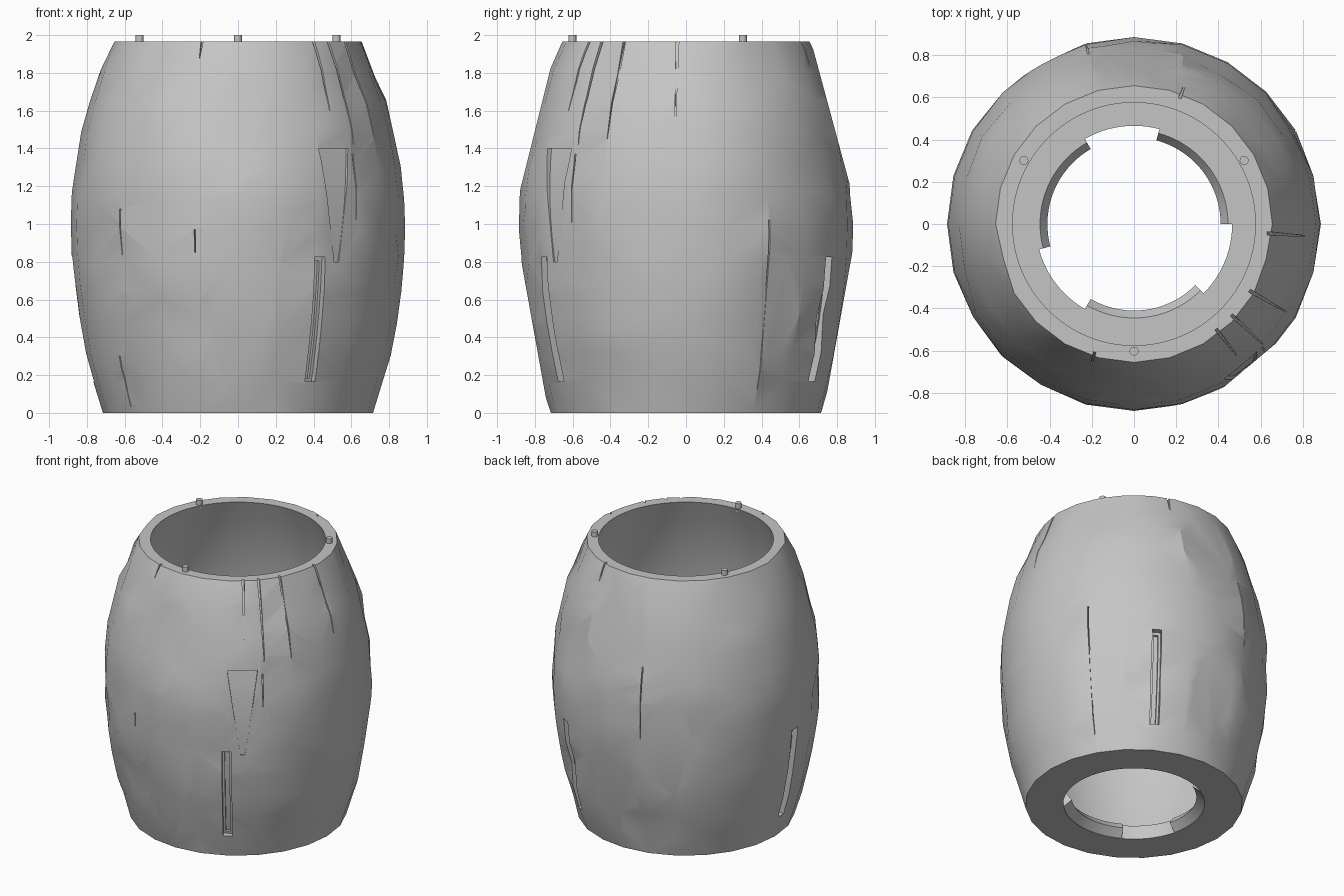
import bpy, bmesh, math, random
from mathutils import Vector

random.seed(11)
if "Cube" in bpy.data.objects:
    bpy.data.objects.remove(bpy.data.objects["Cube"])

TOP = 1.965
FLOOR = 0.1

stone = bpy.data.materials.new("light grey")
stone.use_nodes = True
grey = (0.56, 0.56, 0.56, 1)
stone.diffuse_color = grey
stone.node_tree.nodes["Principled BSDF"].inputs["Base Color"].default_value = grey


def polar(r, a, z):
    return Vector((r * math.cos(a), r * math.sin(a), z))


def outer_radius(z):
    """Barrel curve, widest at half height."""
    if z < 1:
        return 0.885 - 0.17 * (1 - z) ** 2
    return 0.885 - 0.23 * ((z - 1) / (TOP - 1)) ** 2


def finish(bm, name):
    bmesh.ops.recalc_face_normals(bm, faces=bm.faces)
    mesh = bpy.data.meshes.new(name)
    bm.to_mesh(mesh)
    bm.free()
    mesh.materials.append(stone)
    ob = bpy.data.objects.new(name, mesh)
    bpy.context.collection.objects.link(ob)
    return ob


def skin(bm, rings):
    """Join rings of points with quads and cap both ends."""
    loops = [[bm.verts.new(p) for p in ring] for ring in rings]
    n = len(loops[0])
    for a, b in zip(loops, loops[1:]):
        for i in range(n):
            j = (i + 1) % n
            bm.faces.new((a[i], a[j], b[j], b[i]))
    bm.faces.new(loops[0])
    bm.faces.new(loops[-1])
    return loops


def lathe(profile, sides):
    return [[polar(r, 2 * math.pi * i / sides, z) for i in range(sides)] for r, z in profile]


def activate(ob):
    bpy.ops.object.select_all(action='DESELECT')
    ob.select_set(True)
    bpy.context.view_layer.objects.active = ob


def smooth(ob, degrees):
    activate(ob)
    bpy.ops.object.shade_smooth_by_angle(angle=math.radians(degrees))


def carve(ob, cutter):
    mod = ob.modifiers.new("carve", 'BOOLEAN')
    mod.operation = 'DIFFERENCE'
    mod.solver = 'EXACT'
    mod.object = cutter
    cutter.hide_render = True
    activate(ob)
    bpy.ops.object.modifier_apply(modifier=mod.name)
    bpy.data.objects.remove(cutter)


def groove_cutter(angle, z0, z1, w0, w1, d0, d1):
    """Curved bar following the barrel wall; width and depth taper along it."""
    a = math.radians(angle)
    out, side = polar(1, a, 0), Vector((-math.sin(a), math.cos(a), 0))
    rings = []
    for k in range(9):
        t = k / 8
        z = z0 + (z1 - z0) * t
        w = (w0 + (w1 - w0) * t) / 2
        r = outer_radius(z) - d0 - (d1 - d0) * t
        rings.append([out * d + side * s + Vector((0, 0, z))
                      for d, s in ((r, -w), (1, -w), (1, w), (r, w))])
    bm = bmesh.new()
    skin(bm, rings)
    return finish(bm, "groove_cutter")


# Barrel body: 24-sided, with random shallow dents
levels = [TOP * k / 12 for k in range(13)]
bm = bmesh.new()
loops = skin(bm, lathe([(outer_radius(z), z) for z in levels], 24))
for row, loop in enumerate(loops[1:], 1):
    for v in loop:
        on_side = abs(v.co.y) < 0.1
        if random.random() < 0.22 and not on_side:
            k = 1 - random.uniform(0.008, 0.025)
            v.co.x *= k
            v.co.y *= k
        if row < len(loops) - 1:
            v.co.z += random.uniform(-0.03, 0.03)
walls = [f for f in bm.faces if len(f.verts) == 4]
bmesh.ops.triangulate(bm, faces=walls, quad_method='SHORT_EDGE')

# Flat chips hewn off the wall: angle, height, depth, upward tilt
chips = [(-50, 1.0, 0.02, 0.0), (118, 0.95, 0.025, -0.05), (-90, 0.5, 0.025, -0.18),
         (90, 0.5, 0.025, -0.18), (35, 0.55, 0.02, -0.15), (-125, 0.35, 0.02, -0.2),
         (90, 1.5, 0.035, 0.27), (-90, 1.5, 0.025, 0.25), (-72, 0.75, 0.02, -0.08)]
for angle, z, depth, tilt in chips:
    a = math.radians(angle)
    bmesh.ops.bisect_plane(bm, geom=bm.verts[:] + bm.edges[:] + bm.faces[:], dist=1e-5,
                           plane_co=polar(outer_radius(z) - depth, a, z),
                           plane_no=polar(1, a, tilt).normalized(), clear_outer=True)
    bmesh.ops.holes_fill(bm, edges=[e for e in bm.edges if e.is_boundary], sides=0)
body = finish(bm, "barrel_body")

# Hollow interior following the wall, with the round floor opening
inner = [(0.878 * outer_radius(z), z) for z in [FLOOR] + levels[1:]]
bm = bmesh.new()
skin(bm, lathe([(0.465, -0.1), (0.465, FLOOR)] + inner + [(0.575, 2.1)], 96))
carve(body, finish(bm, "cavity_cutter"))

# Wedge-shaped recess with a ledge above it
carve(body, groove_cutter(-53, 0.8, 1.4, 0.03, 0.2, 0.02, 0.03))

# Three upright slots, each with a narrower channel inside
for angle in (60, 180, 300):
    carve(body, groove_cutter(angle, 0.165, 0.825, 0.062, 0.062, 0.045, 0.045))
    carve(body, groove_cutter(angle, 0.185, 0.805, 0.03, 0.03, 0.065, 0.065))

# Cracks running down from the rim, then short ones in the wall
for angle, low in ((-43, 1.42), (-30, 1.45), (-4, 1.52), (-52, 1.6), (70, 1.8), (-107, 1.88)):
    carve(body, groove_cutter(angle, 2.0, low, 0.016, 0.003, 0.025, 0.012))
for angle, low, high in ((30, 0.12, 1.02), (-44, 0.97, 1.37), (-135, 0.8, 1.08),
                         (-142, 0.03, 0.3), (-105, 0.85, 0.97), (105, 0.9, 1.4)):
    carve(body, groove_cutter(angle, high, low, 0.008, 0.003, 0.025, 0.015))
smooth(body, 22)

# Three locking tabs inside the floor opening, tapering to a ridge
for n, start in enumerate((0, 120, 240)):
    rings = []
    for k in range(19):
        a = math.radians(start + 75 * k / 18)
        rings.append([polar(r, a, z) for r, z in
                      ((0.48, 0.002), (0.464, 0.002), (0.41, 0.05), (0.445, FLOOR), (0.48, FLOOR))])
    bm = bmesh.new()
    skin(bm, rings)
    smooth(finish(bm, f"locking_tab_{n + 1}"), 30)

# Three locating pegs on the rim
for n, angle in enumerate((30, 150, 270)):
    bm = bmesh.new()
    c = polar(0.602, math.radians(angle), 0)
    skin(bm, [[p + c for p in ring] for ring in lathe([(0.021, 1.94), (0.021, 2.0)], 24)])
    smooth(finish(bm, f"rim_peg_{n + 1}"), 30)
